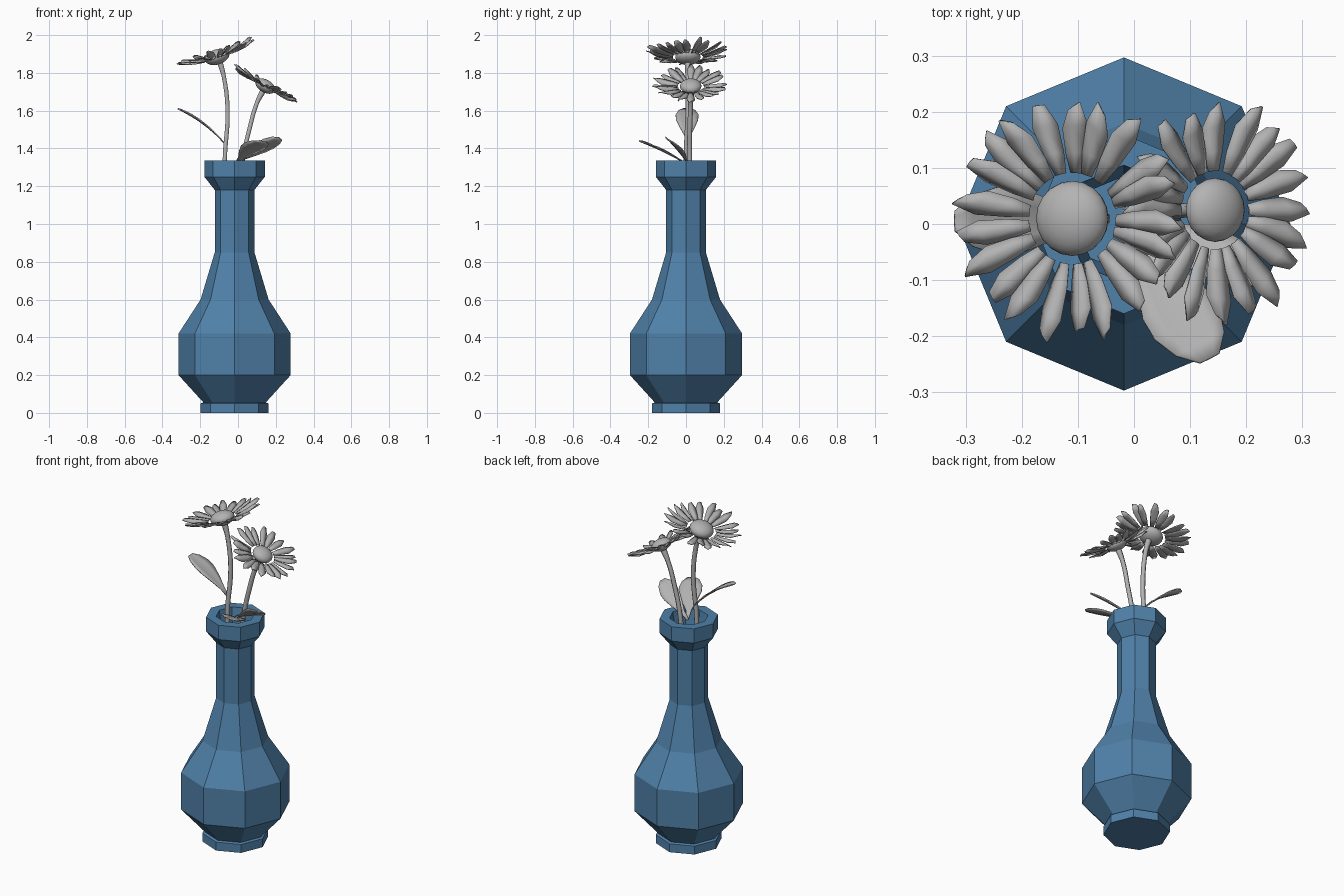
import bpy, bmesh, math, random
from mathutils import Vector, Matrix

random.seed(4)
scene = bpy.context.scene
if "Cube" in bpy.data.objects:
    bpy.data.objects.remove(bpy.data.objects["Cube"], do_unlink=True)


def make_material(name, rgb):
    mat = bpy.data.materials.new(name)
    mat.use_nodes = True
    mat.diffuse_color = (*rgb, 1)
    bsdf = mat.node_tree.nodes["Principled BSDF"]
    bsdf.inputs["Base Color"].default_value = (*rgb, 1)
    return mat


BLUE = make_material("vase blue", (0.08, 0.22, 0.40))
GREY = make_material("plant grey", (0.45, 0.45, 0.45))


def finish(bm, name, mat, smooth=False):
    bmesh.ops.recalc_face_normals(bm, faces=bm.faces)
    for face in bm.faces:
        face.smooth = smooth
    mesh = bpy.data.meshes.new(name)
    bm.to_mesh(mesh)
    bm.free()
    mesh.materials.append(mat)
    obj = bpy.data.objects.new(name, mesh)
    scene.collection.objects.link(obj)
    return obj


def bridge(bm, rows, closed=False):
    """Join successive rows of vertices with quads."""
    for a, b in zip(rows, rows[1:]):
        for i in range(len(a) if closed else len(a) - 1):
            j = (i + 1) % len(a)
            bm.faces.new((a[i], a[j], b[j], b[i]))


# Vase: eight-sided lathe with a hollow neck
def build_vase():
    profile = [(0.18, 0), (0.18, 0.05), (0.165, 0.055), (0.297, 0.2),
               (0.297, 0.42), (0.18, 0.6), (0.105, 0.85), (0.105, 1.18),
               (0.16, 1.25), (0.16, 1.335), (0.105, 1.335), (0.085, 1.2),
               (0.085, 0.85)]
    bm = bmesh.new()
    rings = []
    for r, z in profile:
        angles = [math.tau * i / 8 for i in range(8)]
        rings.append([bm.verts.new((r * math.cos(a) - 0.018, r * math.sin(a), z))
                      for a in angles])
    bridge(bm, rings, closed=True)
    bm.faces.new(rings[0])
    bm.faces.new(rings[-1])
    finish(bm, "vase", BLUE)


# Stem: tapered tube along a smooth path
def build_stem(name, points):
    curve = bpy.data.curves.new(name, "CURVE")
    curve.dimensions = "3D"
    curve.bevel_depth = 0.013
    curve.bevel_resolution = 1
    curve.resolution_u = 5
    curve.use_fill_caps = True
    spline = curve.splines.new("BEZIER")
    spline.bezier_points.add(len(points) - 1)
    for i, (bp, co) in enumerate(zip(spline.bezier_points, points)):
        bp.co = co
        bp.handle_left_type = bp.handle_right_type = "AUTO"
        bp.radius = 1.4 if i == len(points) - 1 else 1
    curve.materials.append(GREY)
    scene.collection.objects.link(bpy.data.objects.new(name, curve))


# Flower: ring of creased petals around a flattened ball
def build_flower(name, centre, tilt, disc, reach, lift, count):
    place = Matrix.Translation(centre) @ Matrix.Rotation(tilt, 4, "Y")
    bm = bmesh.new()
    start = disc * 1.22
    # fraction along the petal, half width
    outline = [(0, 0.009), (0.3, 0.017), (0.7, 0.022), (1, 0.010)]
    for i in range(count):
        length = (reach - start) * random.uniform(0.88, 1.04)
        rise = lift + random.uniform(-0.012, 0.012)
        twist = Matrix.Rotation(random.uniform(-0.35, 0.35), 4, "X")
        turn = Matrix.Rotation(math.tau * i / count + random.uniform(-0.06, 0.06), 4, "Z")
        skew = random.uniform(-0.012, 0.012)
        rows = []
        for t, w in outline:
            row = []
            for side in (-1, 0, 1):
                local = twist @ Vector((0, side * w, -abs(side) * w * 0.45))
                local += Vector((start + t * length + side * skew * t, 0, rise * t))
                row.append(bm.verts.new(place @ turn @ local))
            rows.append(row)
        bridge(bm, rows)
    petals = finish(bm, name + "_petals", GREY, True)
    solid = petals.modifiers.new("thickness", "SOLIDIFY")
    solid.thickness = 0.005
    solid.offset = 0

    bm = bmesh.new()
    bmesh.ops.create_uvsphere(bm, u_segments=20, v_segments=12, radius=disc,
                              matrix=place @ Matrix.Diagonal((1, 1, 0.6, 1)))
    finish(bm, name + "_centre", GREY, True)


# Leaf: broad blade along a curved midrib, lying in a given plane
def build_leaf(name, root, middle, tip, normal, width):
    root, middle, tip, normal = map(Vector, (root, middle, tip, normal))
    side = (tip - root).cross(normal).normalized()
    bm = bmesh.new()
    rows = []
    for t, w in [(0, 0.12), (0.2, 0.25), (0.4, 0.65), (0.6, 0.97),
                 (0.75, 1), (0.9, 0.75), (1, 0.3)]:
        mid = root * (1 - t) ** 2 + middle * 2 * t * (1 - t) + tip * t * t
        rows.append([bm.verts.new(mid + side * s * w * width
                                  + normal * abs(s) * w * 0.008)
                     for s in (-1, -0.5, 0, 0.5, 1)])
    bridge(bm, rows)
    leaf = finish(bm, name, GREY, True)
    solid = leaf.modifiers.new("thickness", "SOLIDIFY")
    solid.thickness = 0.006
    solid.offset = 0


build_vase()

build_stem("tall_stem", [(-0.06, 0, 0.86), (-0.07, 0, 1.34), (-0.055, 0.01, 1.6),
                         (-0.075, 0.01, 1.78), (-0.1, 0.01, 1.87)])
build_stem("short_stem", [(-0.01, 0.02, 0.86), (0.025, 0.02, 1.34), (0.06, 0.02, 1.5),
                          (0.1, 0.025, 1.64), (0.135, 0.025, 1.71)])

build_flower("tall_flower", (-0.11, 0.01, 1.885), math.radians(-18.5),
             0.067, 0.215, 0.035, 21)
build_flower("short_flower", (0.145, 0.025, 1.73), math.radians(29),
             0.057, 0.193, 0.02, 20)

build_leaf("right_leaf", (-0.065, 0.01, 1.42), (-0.17, 0.005, 1.54),
           (-0.32, 0.005, 1.61), (0.58, 0, 0.81), 0.06)
build_leaf("front_leaf", (-0.01, 0, 1.32), (0.05, -0.12, 1.39),
           (0.135, -0.24, 1.435), (0, 0.38, 0.92), 0.065)
build_leaf("left_leaf", (-0.02, 0.01, 1.32), (0.1, -0.03, 1.39),
           (0.225, -0.1, 1.45), (0, 0.55, 0.83), 0.05)
